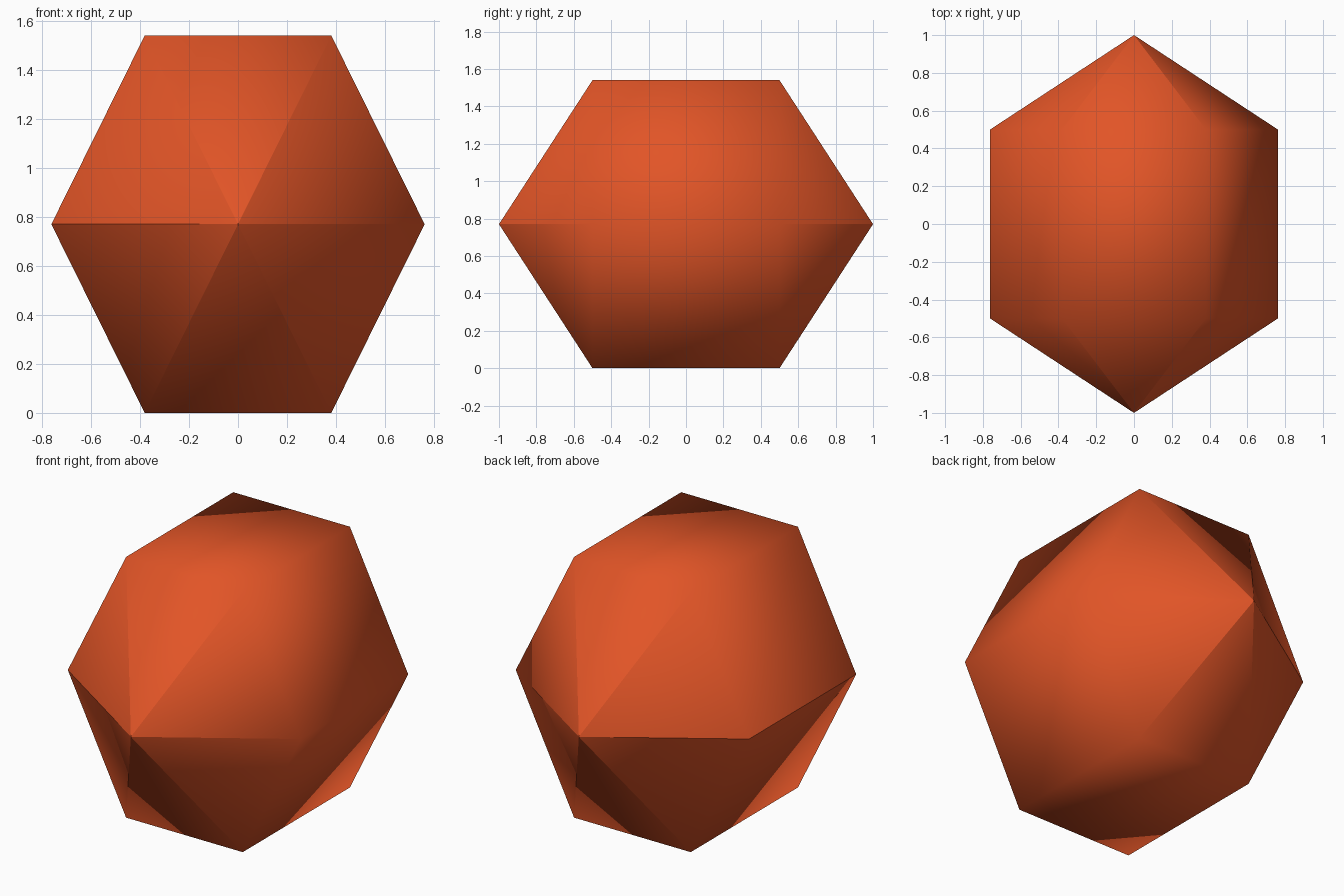
import bpy, bmesh, math

default = bpy.data.objects.get("Cube")
if default:
    bpy.data.objects.remove(default, do_unlink=True)

# Single orange material
colour = (0.76, 0.09, 0.02, 1.0)
orange = bpy.data.materials.new("orange_red")
orange.use_nodes = True
orange.diffuse_color = colour
shader = next(n for n in orange.node_tree.nodes if n.type == 'BSDF_PRINCIPLED')
shader.inputs["Base Color"].default_value = colour

# Low-poly ellipsoid: six segments, three bands, poles along y
SEGMENTS = 6
RADIUS_X, RADIUS_Z, RING_Y, MID_Z = 0.762, 0.889, 0.5, 0.77

bm = bmesh.new()


def ring(y):
    """Six-sided ring around the y axis, starting at the -x corner."""
    verts = []
    for i in range(SEGMENTS):
        a = math.pi + i * math.tau / SEGMENTS
        verts.append(bm.verts.new((RADIUS_X * math.cos(a), y,
                                   MID_Z + RADIUS_Z * math.sin(a))))
    return verts


front, back = ring(-RING_Y), ring(RING_Y)
front_tip = bm.verts.new((0, -1, MID_Z))
back_tip = bm.verts.new((0, 1, MID_Z))
for i in range(SEGMENTS):
    j = (i + 1) % SEGMENTS
    bm.faces.new((front[i], front[j], back[j], back[i]))
    bm.faces.new((front_tip, front[j], front[i]))
    bm.faces.new((back_tip, back[i], back[j]))
bmesh.ops.recalc_face_normals(bm, faces=bm.faces)

# Smooth everywhere, with hard edges at the tips and along the -x seam
for f in bm.faces:
    f.smooth = True
for tip in (front_tip, back_tip):
    for e in tip.link_edges:
        e.smooth = False
bm.edges.get((front[0], back[0])).smooth = False

mesh = bpy.data.meshes.new("faceted_ball")
bm.to_mesh(mesh)
bm.free()
mesh.materials.append(orange)
ball = bpy.data.objects.new("faceted_ball", mesh)
bpy.context.collection.objects.link(ball)
